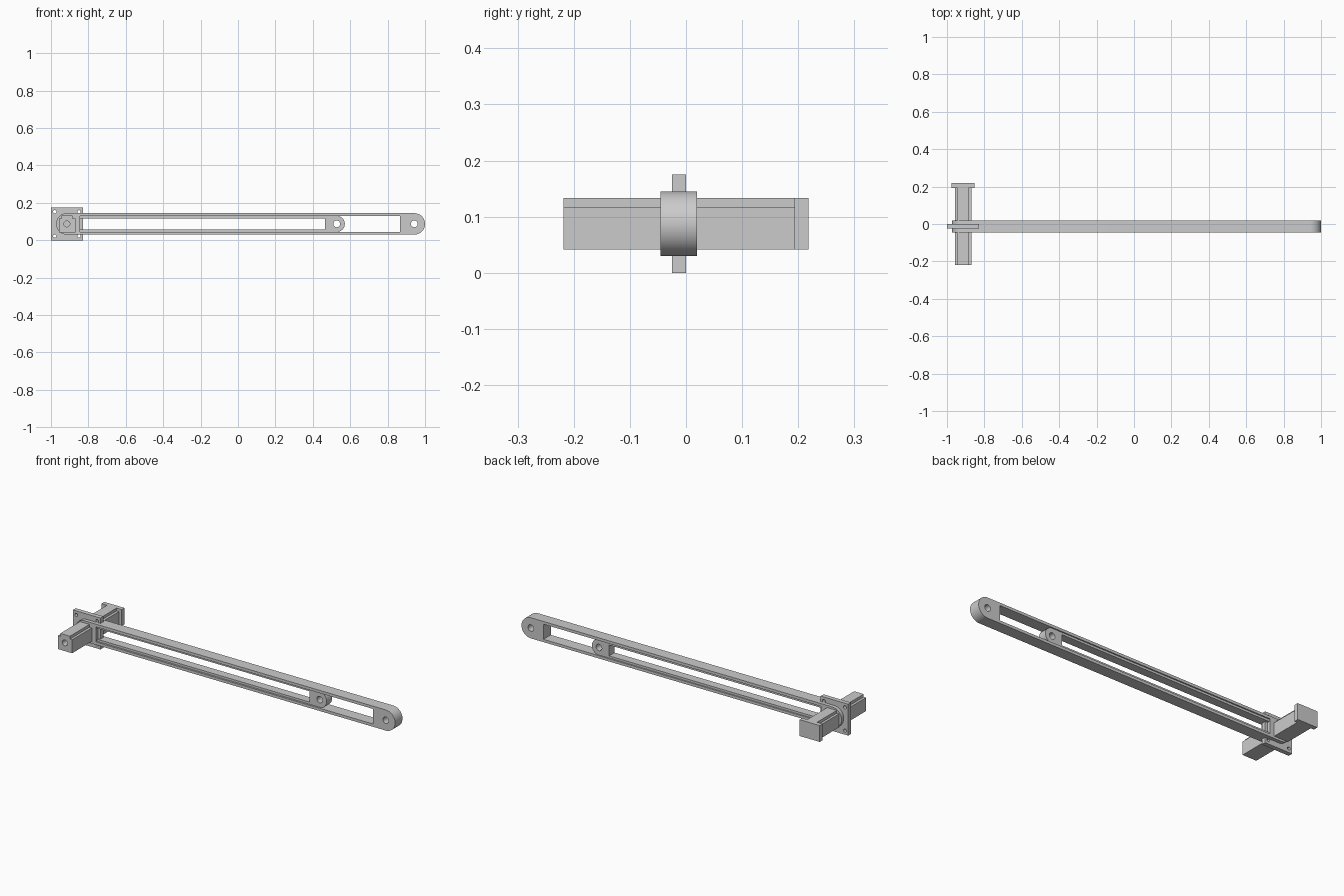
import bpy, math

if "Cube" in bpy.data.objects:
    bpy.data.objects.remove(bpy.data.objects["Cube"])

CX, CZ = -0.915, 0.0875   # pivot axis


def rect(x0, x1, z0, z1):
    return [(x0, z0), (x1, z0), (x1, z1), (x0, z1)]


def arc(x, z, r, a0, a1, n):
    return [(x + r * math.cos(math.radians(a0 + (a1 - a0) * i / n)),
             z + r * math.sin(math.radians(a0 + (a1 - a0) * i / n))) for i in range(n + 1)]


def circle(x, z, r, n=32):
    return arc(x, z, r, 0, 360, n)[:-1]


def slab(name, loops, y0, y1):
    """Fill an outline with holes in the XZ plane and extrude it along Y."""
    cu = bpy.data.curves.new(name + "_profile", 'CURVE')
    cu.dimensions = '2D'
    cu.fill_mode = 'BOTH'
    cu.extrude = (y1 - y0) / 2
    for pts in loops:
        sp = cu.splines.new('POLY')
        sp.points.add(len(pts) - 1)
        for p, (x, z) in zip(sp.points, pts):
            p.co = (x, z, 0, 1)
        sp.use_cyclic_u = True
    ob = bpy.data.objects.new(name, cu)
    bpy.context.collection.objects.link(ob)
    ob.rotation_euler = (math.pi / 2, 0, 0)
    ob.location = (0, (y0 + y1) / 2, 0)
    bpy.ops.object.select_all(action='DESELECT')
    ob.select_set(True)
    bpy.context.view_layer.objects.active = ob
    bpy.ops.object.convert(target='MESH')
    bpy.ops.object.shade_smooth_by_angle(angle=math.radians(30))
    return ob


def capsule(x0, x1, r):
    return arc(x1, CZ, r, -90, 90, 24) + arc(x0, CZ, r, 90, 270, 24)


# Outer arm: long rounded frame with a pivot hole at the tip
slab("outer_arm", [capsule(CX, 0.9425, 0.0575),
                   rect(-0.845, 0.865, CZ - 0.042, CZ + 0.042),
                   circle(0.9425, CZ, 0.018)], -0.045, 0.02)

# Inner arm: shorter frame nested in the outer one
tip = arc(0.528, CZ, 0.043, -90, 90, 24)
slab("inner_arm", [tip + [(-0.87, CZ + 0.043), (-0.87, CZ - 0.043)],
                   rect(-0.845, 0.465, CZ - 0.030, CZ + 0.030),
                   circle(0.528, CZ, 0.018)], -0.035, 0.013)

# Square mounting plate with four corner bolt holes
slab("mounting_plate", [rect(-1, -0.83, 0, 0.175)] +
     [circle(CX + i * 0.065, CZ + j * 0.065, 0.009, 20) for i in (-1, 1) for j in (-1, 1)],
     -0.025, 0.0)

# Crosswise shaft housings: box with a narrower ridge on top
step = [(-0.957, 0.042), (-0.870, 0.042), (-0.870, 0.117), (-0.884, 0.117),
        (-0.884, 0.133), (-0.943, 0.133), (-0.943, 0.117), (-0.957, 0.117)]
slab("front_housing", [step, circle(CX, CZ, 0.016)], -0.218, -0.045)
slab("rear_housing", [step], 0.02, 0.193)

# Rear end block
slab("rear_end_block", [rect(-0.977, -0.853, 0.042, 0.133)], 0.193, 0.218)
